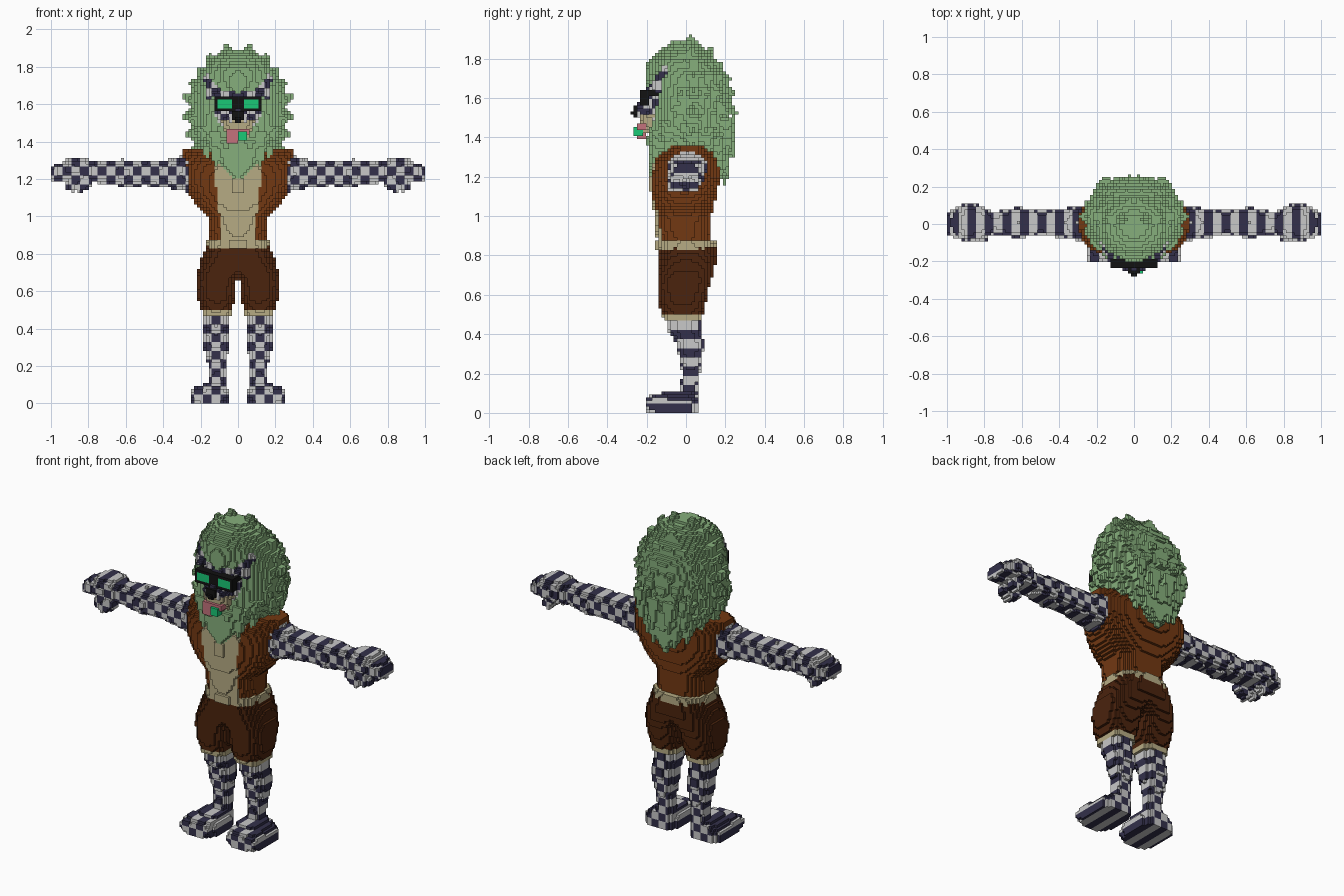
import bpy, bmesh, math, random
from mathutils import Vector

random.seed(4)
V = 1 / 64            # edge of one block
grid = {}             # (i, j, k) -> (part, colour)

COLOURS = {
    "mane_green": (0.24, 0.43, 0.20), "lens_green": (0.01, 0.58, 0.18),
    "light_fur": (0.58, 0.58, 0.58), "dark_fur": (0.033, 0.03, 0.07),
    "vest_brown": (0.17, 0.04, 0.006), "shorts_brown": (0.07, 0.017, 0.004),
    "cream": (0.47, 0.41, 0.23), "tongue_pink": (0.55, 0.17, 0.2),
    "black": (0.006, 0.006, 0.006)}
NAMES = list(COLOURS)
MATS = []
for n, c in COLOURS.items():
    m = bpy.data.materials.new(n)
    m.diffuse_color = (*c, 1)
    MATS.append(m)


def checker(x, y, z):
    return "dark_fur" if (int(x / V) // 3 + int(z / V) // 3) % 2 else "light_fur"


def fill(part, colour, lo, hi, inside, mirror=True):
    """Fill blocks whose centre passes inside(); mirror copies them to -x."""
    r = [range(math.floor(a / V), math.ceil(b / V) + 1) for a, b in zip(lo, hi)]
    for i in r[0]:
        x = (i + .5) * V
        for j in r[1]:
            y = (j + .5) * V
            for k in r[2]:
                z = (k + .5) * V
                if k >= 0 and inside(x, y, z):
                    c = colour(abs(x), y, z) if callable(colour) else colour
                    grid[i, j, k] = (part, c)
                    if mirror:
                        grid[-1 - i, j, k] = (part, c)


def box(part, colour, x0, x1, y0, y1, z0, z1, mirror=True):
    fill(part, colour, (x0, y0, z0), (x1, y1, z1),
         lambda x, y, z: x0 <= x <= x1 and y0 <= y <= y1 and z0 <= z <= z1, mirror)


def loft(part, colour, secs, axis="z", power=2.5):
    """Sections (t, a0, a1, b0, b1): rounded spans in x,y (axis z) or y,z (axis x)."""
    def inside(x, y, z):
        if x < 0:
            return False
        t, a, b = (z, x, y) if axis == "z" else (x, y, z)
        for s, e in zip(secs, secs[1:]):
            if s[0] <= t <= e[0]:
                f = (t - s[0]) / (e[0] - s[0])
                a0, a1, b0, b1 = [p + (q - p) * f for p, q in zip(s[1:], e[1:])]
                u = abs(a - (a0 + a1) / 2) / max((a1 - a0) / 2, 1e-4)
                v = abs(b - (b0 + b1) / 2) / max((b1 - b0) / 2, 1e-4)
                return u < 1.01 and v < 1.01 and u ** power + v ** power <= 1
        return False
    mn = [min(s[n] for s in secs) for n in range(5)]
    mx = [max(s[n] for s in secs) for n in range(5)]
    o = (1, 3, 0) if axis == "z" else (0, 1, 3)
    p = (2, 4, 0) if axis == "z" else (0, 2, 4)
    fill(part, colour, [mn[n] for n in o], [mx[n] for n in p], inside)


def lock(part, colour, a, b, r0, r1=0.0):
    """Tapered rod from a to b, mirrored."""
    a, b = Vector(a), Vector(b)
    d = b - a

    def inside(x, y, z):
        p = Vector((x, y, z)) - a
        t = p.dot(d) / d.length_squared
        return 0 <= t <= 1 and (p - d * t).length <= r0 + (r1 - r0) * t + V * .3
    r = max(r0, r1) + V
    fill(part, colour, [min(p, q) - r for p, q in zip(a, b)],
         [max(p, q) + r for p, q in zip(a, b)], inside)


# legs and feet
loft("leg", checker, [(0, .06, .16, -.04, .07), (.12, .07, .155, -.03, .065),
     (.2, .065, .16, -.02, .07), (.3, .05, .185, -.04, .085), (.36, .05, .185, -.05, .09),
     (.42, .05, .185, -.09, .075), (.5, .05, .185, -.10, .07)])
loft("foot", checker, [(0, .05, .25, -.20, .07), (.06, .05, .25, -.20, .07),
     (.085, .055, .22, -.19, .06), (.11, .065, .17, -.10, .06)], power=3.5)
for tx in (.09, .145, .205):
    lock("foot", checker, (tx, -.1, .05), (tx + .012, -.205, .045), .045, .028)

# shorts with cuffs
loft("shorts", "shorts_brown", [(.5, .03, .195, -.12, .085), (.56, .015, .215, -.14, .10),
     (.65, .008, .222, -.145, .12), (.69, -.02, .22, -.145, .135),
     (.75, -.12, .205, -.145, .15), (.84, -.17, .17, -.14, .155)], power=2.8)
loft("shorts_cuff", "cream", [(.47, .03, .195, -.115, .08), (.50, .03, .195, -.12, .085)], power=2.8)

# torso: open vest over a bare chest
TORSO = [(.86, -.15, .15, -.145, .13), (1.0, -.16, .16, -.16, .13),
         (1.06, -.225, .225, -.17, .145), (1.12, -.26, .26, -.18, .16),
         (1.2, -.295, .295, -.18, .17), (1.28, -.30, .30, -.165, .17),
         (1.33, -.30, .30, -.12, .14), (1.365, -.30, .30, -.06, .10)]
loft("vest", "vest_brown", TORSO, power=2.6)
for key, val in list(grid.items()):
    x, y, z = [(n + .5) * V for n in key]
    if val[0] == "vest" and y < 0 and abs(x) < .10 + max(0, z - 1.0) * .11:
        grid[key] = ("chest", "cream")
loft("waistband", "cream", [(.828, -.17, .17, -.15, .155), (.87, -.165, .165, -.15, .15)], power=2.6)

# arms and hands
loft("arm", checker, [(.27, -.09, .10, 1.13, 1.33), (.36, -.08, .085, 1.15, 1.305),
     (.5, -.06, .075, 1.165, 1.30), (.62, -.075, .09, 1.16, 1.305),
     (.75, -.06, .065, 1.18, 1.29), (.82, -.085, .10, 1.18, 1.315),
     (.9, -.09, .11, 1.195, 1.315), (.95, -.08, .09, 1.195, 1.285),
     (1.0, -.06, .06, 1.195, 1.265)], axis="x")
lock("thumb", checker, (.79, -.06, 1.20), (.87, -.065, 1.145), .035, .028)
for fy in (-.045, .035):
    lock("finger", checker, (.86, fy, 1.22), (.9, fy, 1.14), .035, .025)

# mane: main mass, beard and nape
G = "mane_green"
loft("mane", G, [(1.34, -.19, .19, -.15, .19), (1.45, -.24, .24, -.18, .21),
     (1.6, -.255, .255, -.17, .23), (1.7, -.235, .235, -.18, .22),
     (1.78, -.20, .20, -.18, .17), (1.84, -.15, .15, -.14, .11),
     (1.885, -.07, .07, -.07, .05)], power=2.2)
loft("mane", G, [(1.2, -.02, .02, -.185, -.13), (1.3, -.12, .12, -.19, -.06),
     (1.42, -.19, .19, -.195, 0)], power=2.6)
loft("mane", G, [(1.18, -.03, .03, .13, .21), (1.28, -.12, .12, .05, .225),
     (1.4, -.20, .20, 0, .235)], power=2.4)
# crown tufts on the outline
for x, z in ((.07, 1.925), (.0, 1.885), (.16, 1.875), (.225, 1.80), (.265, 1.72),
             (.30, 1.64), (.30, 1.53), (.28, 1.43), (.245, 1.35)):
    y = .02 if z > 1.85 else .04
    lock("mane_tuft", G, (x * .68, y, 1.57 + (z - 1.57) * .72), (x, y, z), .07)
# locks covering sides and back
for row in range(8):
    el = math.radians(62 - row * 17)
    for col in range(7):
        az = math.radians(-22 + col * 18 + (row % 2) * 8)
        n = Vector((math.cos(el) * math.cos(az) * .285, math.cos(el) * math.sin(az) * .235,
                    math.sin(el) * .33))
        n *= random.uniform(.95, 1.05)
        tip = Vector((0, .02, 1.56)) + n
        if tip.z < 1.27 or n.x < 0:
            continue
        root = Vector((0, .02, 1.60)) + n * .68
        lock("mane_tuft", G, root, tip + Vector((0, .01, -.015)), .055)
# hanging locks
for x, y, z in ((0, .2, 1.15), (.07, .21, 1.2), (.13, .18, 1.23), (.18, .12, 1.28),
                (.2, .02, 1.3), (.17, -.1, 1.31), (.12, -.16, 1.27), (.06, -.175, 1.23),
                (.05, .24, 1.3), (.14, .23, 1.33)):
    lock("mane_lock", G, (x * 1.05, y * .85, z + .17), (x, y, z), .05)
# forelock over the brow
loft("forelock", G, [(1.64, -.02, .02, -.19, -.1), (1.69, -.07, .07, -.205, -.1),
     (1.78, -.11, .11, -.195, -.05), (1.84, -.1, .1, -.13, 0)])

# face, ears and muzzle
loft("face", checker, [(1.45, -.08, .08, -.18, -.05), (1.52, -.12, .12, -.195, -.05),
     (1.62, -.125, .125, -.20, -.05), (1.665, -.10, .10, -.195, -.05)])
lock("ear", checker, (.12, -.14, 1.64), (.165, -.095, 1.76), .045, .016)
loft("muzzle", checker, [(1.5, -.075, .075, -.255, -.1), (1.54, -.07, .07, -.265, -.1),
     (1.59, -.04, .04, -.23, -.1)])
loft("jaw", "cream", [(1.42, -.05, .05, -.225, -.1), (1.455, -.075, .075, -.235, -.1),
     (1.515, -.09, .09, -.245, -.1)])
loft("nose", "black", [(1.5, -.015, .015, -.272, -.22), (1.53, -.035, .035, -.275, -.22),
     (1.555, -.03, .03, -.27, -.22)])
box("mouth", "tongue_pink", -.07, .07, -.25, -.2, 1.435, 1.465, False)
box("tongue", "tongue_pink", -.055, .0, -.255, -.2, 1.395, 1.445, False)
box("mouth_leaf", "lens_green", 0, .05, -.27, -.22, 1.405, 1.45, False)

# sunglasses
box("glasses_frame", "black", 0, .128, -.235, -.185, 1.578, 1.642)
box("glasses_frame", "black", .112, .128, -.235, -.12, 1.61, 1.642)
box("glasses_lens", "lens_green", .032, .112, -.235, -.218, 1.578, 1.626)
box("glasses_frame", "black", 0, .128, -.235, -.185, 1.562, 1.578)

# turn every part into a block mesh, keeping only exposed sides
DIRS = [((1, 0, 0), ((1, 0, 0), (1, 1, 0), (1, 1, 1), (1, 0, 1))),
        ((-1, 0, 0), ((0, 0, 0), (0, 0, 1), (0, 1, 1), (0, 1, 0))),
        ((0, 1, 0), ((0, 1, 0), (0, 1, 1), (1, 1, 1), (1, 1, 0))),
        ((0, -1, 0), ((0, 0, 0), (1, 0, 0), (1, 0, 1), (0, 0, 1))),
        ((0, 0, 1), ((0, 0, 1), (1, 0, 1), (1, 1, 1), (0, 1, 1))),
        ((0, 0, -1), ((0, 0, 0), (0, 1, 0), (1, 1, 0), (1, 0, 0)))]
for part in sorted({p for p, c in grid.values()}):
    bm, verts = bmesh.new(), {}
    cells = [(k, c) for k, (p, c) in grid.items() if p == part]
    used = sorted({c for k, c in cells})
    for (i, j, k), c in cells:
        for (dx, dy, dz), corners in DIRS:
            if (i + dx, j + dy, k + dz) in grid:
                continue
            loop = []
            for a, b, d in corners:
                key = (i + a, j + b, k + d)
                if key not in verts:
                    verts[key] = bm.verts.new([n * V for n in key])
                loop.append(verts[key])
            bm.faces.new(loop).material_index = used.index(c)
    me = bpy.data.meshes.new(part)
    bm.to_mesh(me)
    bm.free()
    for c in used:
        me.materials.append(MATS[NAMES.index(c)])
    bpy.context.collection.objects.link(bpy.data.objects.new(part, me))
